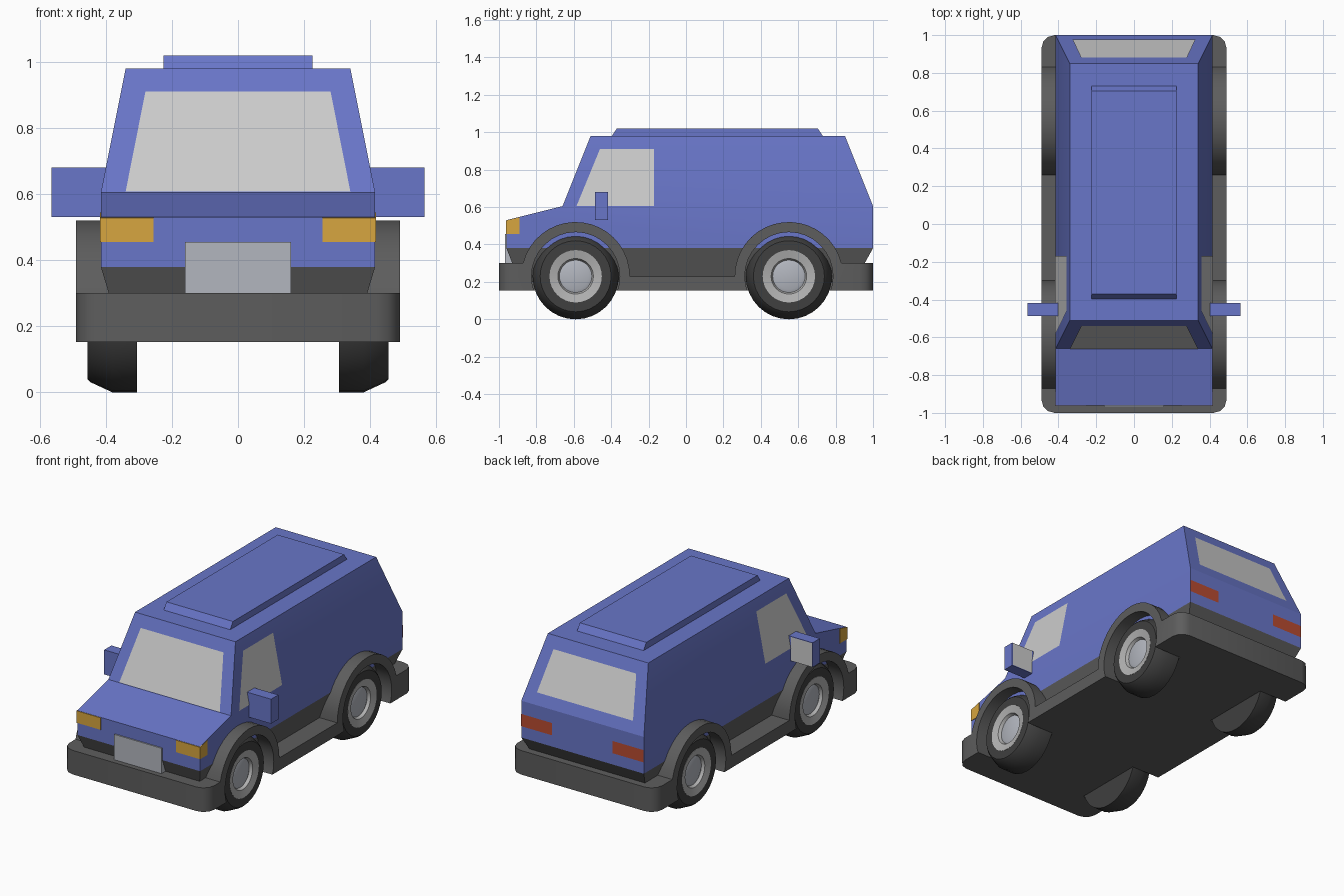
import bpy, bmesh
from math import sin, cos, pi, radians
from mathutils import Vector

if "Cube" in bpy.data.objects:
    bpy.data.objects.remove(bpy.data.objects["Cube"])


def material(name, r, g, b):
    m = bpy.data.materials.new(name)
    m.diffuse_color = (r, g, b, 1)
    m.use_nodes = True
    m.node_tree.nodes["Principled BSDF"].inputs["Base Color"].default_value = m.diffuse_color
    return m


BLUE = material("blue_paint", 0.14, 0.18, 0.58)
DARK = material("dark_plastic", 0.11, 0.11, 0.11)
RUBBER = material("rubber", 0.05, 0.05, 0.05)
GLASS = material("grey_glass", 0.55, 0.55, 0.55)
METAL = material("metal", 0.45, 0.47, 0.52)
RIM = material("rim_grey", 0.45, 0.45, 0.45)
AMBER = material("amber", 0.68, 0.38, 0.05)
RED = material("red", 0.48, 0.07, 0.03)

AXLES = {"front": -0.59, "rear": 0.55}
WHEEL_Z = 0.23


def finish(name, bm, mat, smooth=None, recalc=True):
    if recalc:
        bmesh.ops.recalc_face_normals(bm, faces=bm.faces)
    me = bpy.data.meshes.new(name)
    bm.to_mesh(me)
    bm.free()
    me.materials.append(mat)
    ob = bpy.data.objects.new(name, me)
    bpy.context.collection.objects.link(ob)
    if smooth:
        smooth_by_angle(ob, smooth)
    return ob


def activate(ob):
    bpy.ops.object.select_all(action='DESELECT')
    ob.select_set(True)
    bpy.context.view_layer.objects.active = ob


def smooth_by_angle(ob, deg):
    activate(ob)
    bpy.ops.object.shade_smooth_by_angle(angle=radians(deg))


def prism_bm(profile, x0, x1):
    """Side profile of (y, z) points extruded across x."""
    bm = bmesh.new()
    face = bm.faces.new([bm.verts.new((x0, y, z)) for y, z in profile])
    ext = bmesh.ops.extrude_face_region(bm, geom=[face])
    for v in ext["geom"]:
        if isinstance(v, bmesh.types.BMVert):
            v.co.x = x1
    bmesh.ops.recalc_face_normals(bm, faces=bm.faces)
    return bm


def prism(name, profile, x0, x1, mat):
    return finish(name, prism_bm(profile, x0, x1), mat)


def box_profile(y0, y1, z0, z1):
    return [(y0, z0), (y0, z1), (y1, z1), (y1, z0)]


def panel(name, pts, mat, lift=0.003):
    """Thin flat panel lifted off the surface it lies on, facing outwards."""
    bm = bmesh.new()
    f = bm.faces.new([bm.verts.new(p) for p in pts])
    f.normal_update()
    if f.normal.dot(f.calc_center_median() - Vector((0, 0.1, 0.5))) < 0:
        f.normal_flip()
    n = f.normal.copy()
    for v in bm.verts:
        v.co += n * lift
    return finish(name, bm, mat, recalc=False)


def lathe(name, profile, s, cy, mat):
    """Revolve (x, radius) points about a wheel axle."""
    bm = bmesh.new()
    vs = [bm.verts.new((s * x, cy, WHEEL_Z + r)) for x, r in profile]
    es = [bm.edges.new(p) for p in zip(vs, vs[1:])]
    bmesh.ops.spin(bm, geom=vs + es, cent=(0, cy, WHEEL_Z), axis=(1, 0, 0),
                   angle=2 * pi, steps=32)
    bmesh.ops.remove_doubles(bm, verts=bm.verts, dist=0.0005)
    return finish(name, bm, mat, 30)


# Body: lower prism, with the top face extruded into the tapered cabin
bm = prism_bm([(-0.96, 0.38), (-0.96, 0.53), (-0.66, 0.605), (1, 0.605), (1, 0.38)],
              -0.415, 0.415)
top = max(bm.faces, key=lambda f: f.calc_center_median().z)
roof = bmesh.ops.extrude_discrete_faces(bm, faces=[top])["faces"][0]
for v in roof.verts:
    v.co = (0.34 if v.co.x > 0 else -0.34, -0.51 if v.co.y < 0 else 0.85, 0.98)
finish("body", bm, BLUE, 20)

# Dark lower body tapering down to the skirt
bm = prism_bm(box_profile(-0.96, 1.0, 0.2, 0.38), -0.415, 0.415)
for v in bm.verts:
    if v.co.z < 0.3:
        v.co.x *= 0.87
        v.co.y = -0.89 if v.co.y < 0 else 0.90
finish("lower_body", bm, DARK)

# Roof panel
bm = prism_bm([(-0.40, 0.975), (-0.37, 1.02), (0.705, 1.02), (0.735, 0.975)], -0.225, 0.225)
finish("roof_panel", bm, BLUE)


# Skirt: bumpers, wheel arches and sills in one profile with rounded corners
def arc(cy, a0, a1, n=18):
    angles = [radians(a0 + (a1 - a0) * i / n) for i in range(n + 1)]
    return [(cy + 0.29 * cos(a), WHEEL_Z + 0.29 * sin(a)) for a in angles]


outline = ([(-1, 0.153), (-1, 0.30)] + arc(AXLES["front"], 166, 0)
           + arc(AXLES["rear"], 180, 14) + [(1, 0.30), (1, 0.153)])
bm = prism_bm(outline, -0.49, 0.49)
corners = [e for e in bm.edges
           if all(abs(v.co.y) > 0.99 for v in e.verts)
           and abs(e.verts[0].co.z - e.verts[1].co.z) > 0.1]
bmesh.ops.bevel(bm, geom=corners, offset=0.07, segments=3, profile=0.5, affect='EDGES')
skirt = finish("skirt", bm, DARK)

# Wheel wells cut into the skirt
for s in (-1, 1):
    for cy in AXLES.values():
        ring = [(cy + 0.236 * cos(2 * pi * i / 32), WHEEL_Z + 0.236 * sin(2 * pi * i / 32))
                for i in range(32)]
        cutter = prism("well_cutter", ring, s * 0.30, s * 0.6, DARK)
        cutter.hide_render = True
        mod = skirt.modifiers.new("well", 'BOOLEAN')
        mod.operation = 'DIFFERENCE'
        mod.solver = 'EXACT'
        mod.object = cutter
        activate(skirt)
        bpy.ops.object.modifier_apply(modifier=mod.name)
        bpy.data.objects.remove(cutter)
smooth_by_angle(skirt, 32)


# Windscreen and rear window, following the sloped ends of the cabin
def end_point(x, z, y_low, y_high):
    return (x, y_low + (y_high - y_low) * (z - 0.605) / 0.375, z)


for name, ends, z0, x0, z1, x1 in (("windscreen", (-0.66, -0.51), 0.607, 0.34, 0.91, 0.28),
                                   ("rear_window", (1.0, 0.85), 0.67, 0.325, 0.91, 0.28)):
    panel(name, [end_point(x, z, *ends) for x, z in
                 ((-x0, z0), (x0, z0), (x1, z1), (-x1, z1))], GLASS)

# Number plate blank
prism("front_plate", box_profile(-0.968, -0.92, 0.30, 0.455), -0.16, 0.16, METAL)

for s, side in ((-1, "left"), (1, "right")):
    # Side window
    panel("side_window_" + side,
          [(s * (0.415 - 0.2 * (z - 0.605)), y, z) for y, z in
           ((-0.585, 0.606), (-0.17, 0.606), (-0.17, 0.91), (-0.46, 0.91))], GLASS)
    # Wing mirror with its glass
    prism("wing_mirror_" + side, box_profile(-0.487, -0.417, 0.53, 0.68),
          s * 0.40, s * 0.565, BLUE)
    panel("mirror_glass_" + side,
          [(s * x, -0.417, z) for x, z in
           ((0.42, 0.532), (0.563, 0.532), (0.563, 0.678), (0.42, 0.678))], GLASS)
    if side:
        mg = bpy.data.objects["mirror_glass_" + side].data
        if mg.polygons[0].normal.y < 0:
            mg.flip_normals()
        for v in mg.vertices:
            v.co.y = -0.414
    # Lamps
    prism("headlight_" + side,
          [(-0.963, 0.455), (-0.963, 0.528), (-0.89, 0.545), (-0.89, 0.455)],
          s * 0.255, s * 0.418, AMBER)
    panel("tail_light_" + side,
          [(s * x, 1.0, z) for x, z in
           ((0.205, 0.45), (0.415, 0.45), (0.415, 0.525), (0.205, 0.525))], RED, 0.002)
    # Wheels
    for end, cy in AXLES.items():
        tag = end + "_" + side
        lathe("tyre_" + tag, [(0.305, 0), (0.305, 0.23), (0.38, 0.23), (0.445, 0.2),
                              (0.455, 0.19), (0.455, 0.14), (0.41, 0.135), (0.41, 0)],
              s, cy, RUBBER)
        lathe("rim_" + tag, [(0.40, 0), (0.40, 0.14), (0.456, 0.14), (0.446, 0.095),
                             (0.425, 0.085), (0.425, 0)], s, cy, RIM)
        lathe("hub_" + tag, [(0.415, 0), (0.415, 0.09), (0.428, 0.088), (0.435, 0.07),
                             (0.435, 0)], s, cy, METAL)
